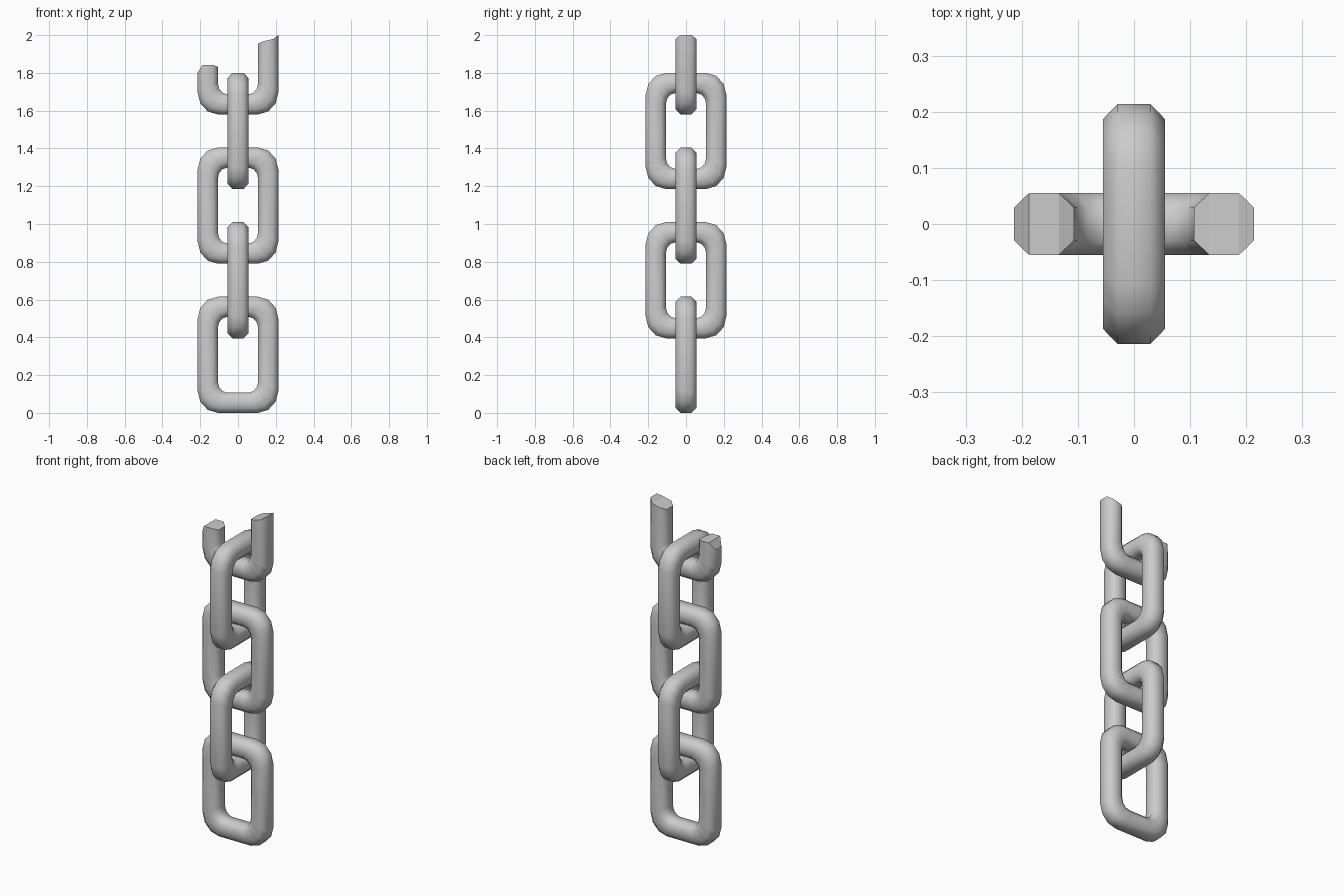
import bpy, bmesh, math

if "Cube" in bpy.data.objects:
    bpy.data.objects.remove(bpy.data.objects["Cube"])

HW, H, T = 0.214, 0.615, 0.107     # half width, height, bar thickness
PITCH, SEGS = 0.395, 3
# octagonal bar section: (fraction from outer to inner side, sideways offset)
SECTION = [(0, -.029), (.25, -.055), (.75, -.055), (1, -.029),
           (1, .029), (.75, .055), (.25, .055), (0, .029)]


def corner(sx, sz, start):
    """Outer/inner point pairs around one rounded corner, counter-clockwise."""
    out = []
    for k in range(SEGS + 1):
        a = math.radians(start + 90 * k / SEGS)
        pair = []
        for inset, rx, rz in ((0, .108, .118), (T, .05, .06)):
            cx = sx * (HW - inset - rx)
            cz = H / 2 + sz * (H / 2 - inset - rz)
            pair.append((cx + rx * math.cos(a), cz + rz * math.sin(a)))
        out.append(pair)
    return out


def ring(pair):
    (ox, oz), (ix, iz) = pair
    return [(ox + (ix - ox) * t, y, oz + (iz - oz) * t) for t, y in SECTION]


def broken_end(sx, heights):
    """Snapped bar end: one height per section pair, outer to inner."""
    hs = heights + heights[::-1]
    return [(sx * (HW - T * t), y, h) for (t, y), h in zip(SECTION, hs)]


def make_link(name, rings, z, turned, closed):
    bm = bmesh.new()
    vs = [[bm.verts.new(p) for p in r] for r in rings]
    n = len(vs)
    for i in range(n if closed else n - 1):
        a, b = vs[i], vs[(i + 1) % n]
        for j in range(8):
            k = (j + 1) % 8
            bm.faces.new((a[j], a[k], b[k], b[j])).smooth = True
    if not closed:                      # faceted caps on the snapped ends
        for r in (vs[0], vs[-1]):
            for j in range(3):
                bm.faces.new((r[j], r[j + 1], r[6 - j], r[7 - j])).smooth = False
    bmesh.ops.recalc_face_normals(bm, faces=bm.faces)
    me = bpy.data.meshes.new(name)
    bm.to_mesh(me)
    bm.free()
    ob = bpy.data.objects.new(name, me)
    ob.location.z = z
    ob.rotation_euler.z = math.pi / 2 if turned else 0
    bpy.context.collection.objects.link(ob)


bottom = corner(-1, -1, 180) + corner(1, -1, 270)
top = corner(1, 1, 0) + corner(-1, 1, 90)

# four whole links, alternately turned
for i in range(4):
    make_link(f"chain_link_{i + 1}", [ring(p) for p in bottom + top],
              i * PITCH, i % 2 == 1, True)

# broken link at the top
z5 = 4 * PITCH
left = broken_end(-1, [h - z5 for h in (1.80, 1.843, 1.843, 1.832)])
right = broken_end(1, [h - z5 for h in (2.0, 1.98, 1.967, 1.955)])
make_link("broken_link", [left] + [ring(p) for p in bottom] + [right],
          z5, False, False)
